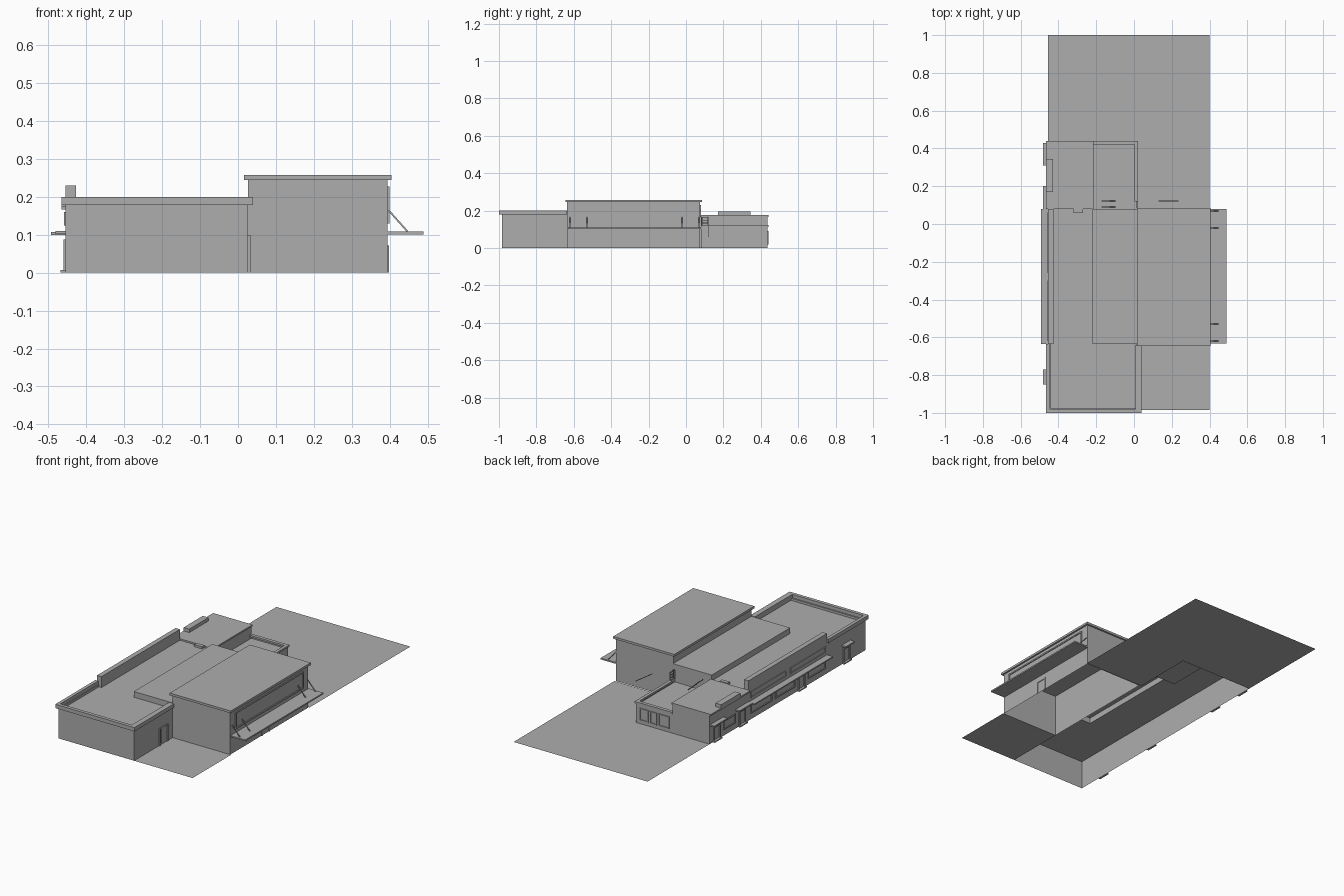
import bpy
from mathutils import Vector

if "Cube" in bpy.data.objects:
    bpy.data.objects.remove(bpy.data.objects["Cube"])

grey = bpy.data.materials.new("plain_grey")
grey.diffuse_color = (0.42, 0.42, 0.42, 1)
grey.use_nodes = True
grey.node_tree.nodes["Principled BSDF"].inputs["Base Color"].default_value = grey.diffuse_color


def make(name, verts, faces):
    me = bpy.data.meshes.new(name)
    me.from_pydata(verts, [], faces)
    me.materials.append(grey)
    ob = bpy.data.objects.new(name, me)
    bpy.context.collection.objects.link(ob)
    return ob


def box(name, x0, x1, y0, y1, z0, z1, bottom=True):
    v = [(x, y, z) for z in (z0, z1) for x, y in ((x0, y0), (x1, y0), (x1, y1), (x0, y1))]
    f = [(4, 5, 6, 7)] + [(i, (i + 1) % 4, (i + 1) % 4 + 4, i + 4) for i in range(4)]
    if bottom:
        f.append((3, 2, 1, 0))
    return make(name, v, f)


def sheet(name, x0, x1, y0, y1, z):
    return make(name, [(x0, y0, z), (x1, y0, z), (x1, y1, z), (x0, y1, z)], [(0, 1, 2, 3)])


def walls(name, path, z0, z1):
    n = len(path)
    v = [(x, y, z) for z in (z0, z1) for x, y in path]
    return make(name, v, [(i, i + 1, i + 1 + n, i + n) for i in range(n - 1)])


def bar(name, a, b, r):
    a, b = Vector(a), Vector(b)
    d = (b - a).normalized()
    s = d.cross(Vector((0, 1, 0)))
    if s.length < 0.01:
        s = Vector((1, 0, 0))
    s = s.normalized() * r
    t = d.cross(s)
    v = [p + q for p in (a, b) for q in (s + t, t - s, -s - t, s - t)]
    return make(name, v, [(i, (i + 1) % 4, (i + 1) % 4 + 4, i + 4) for i in range(4)]
                + [(3, 2, 1, 0), (4, 5, 6, 7)])


def side_frame(name, x, out, y0, y1, z0, z1, t=0.007, sill=False):
    """Raised trim around an opening in a wall facing +x or -x."""
    a, b = sorted((x, x + out))
    box(name + "_jamb", a, b, y0, y0 + t, z0, z1)
    box(name + "_jamb", a, b, y1 - t, y1, z0, z1)
    box(name + "_head", a, b, y0 + t, y1 - t, z1 - t, z1)
    if sill:
        box(name + "_sill", a, b, y0 + t, y1 - t, z0, z0 + t)


L, R, F, B = -0.455, 0.027, -0.985, 0.435   # low wing limits
MY0, MY1 = -0.635, 0.08                     # middle section
ROOF = 0.167

# ground plates
sheet("rear_yard", L, 0.015, B, 1.0, 0)
sheet("side_yard", 0.015, 0.4, MY1, 1.0, 0)
sheet("front_yard", R, 0.4, F, MY0, 0)

# low wing walls and roof
walls("low_wing_walls", [(-0.22, B), (L, B), (L, F), (R, F), (R, MY0)], 0, ROOF)
sheet("left_roof", L, -0.22, F, B, ROOF)
sheet("front_roof", -0.22, R, F, MY0, ROOF)
box("raised_roof", -0.22, R, MY0, MY1, ROOF, 0.2, False)

# front parapet with overhanging cap
box("front_parapet", L, R, F, F + 0.012, ROOF, 0.18)
box("left_parapet", L, L + 0.012, F + 0.012, MY0, ROOF, 0.18)
box("right_parapet", R - 0.015, R, F + 0.012, MY0, ROOF, 0.18)
box("front_parapet_cap", -0.466, 0.039, -1.0, -0.98, 0.178, 0.2)
box("left_parapet_cap", -0.466, -0.447, -0.98, MY0, 0.178, 0.2)
box("right_parapet_cap", 0.008, 0.039, -0.98, MY0 - 0.005, 0.178, 0.2)
box("raised_screen_wall", L, -0.427, MY0, MY1, ROOF, 0.23, False)
box("roof_vent", -0.32, -0.27, 0.058, 0.08, ROOF, 0.18)

# rear roof edge and box
box("rear_roof_cap", -0.466, -0.215, MY1, 0.44, ROOF, 0.176)
box("rear_roof_box", -0.466, -0.43, 0.17, 0.345, 0.176, 0.196)

# rear terrace
walls("terrace_walls", [(0.015, MY1), (0.015, B), (-0.22, B)], 0, 0.12)
sheet("terrace_floor", -0.22, 0.015, MY1, B, 0.098)
walls("terrace_inner_walls", [(-0.22, B), (-0.22, MY1)][::-1], 0.098, ROOF)
walls("terrace_back_wall", [(0.015, MY1), (-0.22, MY1)], 0.098, 0.2)
box("terrace_rear_cap", -0.22, 0.02, 0.42, 0.44, 0.112, 0.122)
box("terrace_side_cap", 0.002, 0.02, 0.12, 0.42, 0.112, 0.122)

# tall hall
box("tall_hall", 0.027, 0.395, -0.635, 0.075, 0, 0.246, False)
box("tall_hall_cap", 0.016, 0.405, -0.645, 0.085, 0.245, 0.258)
side_frame("hall_window", 0.395, 0.005, -0.59, 0.03, 0.13, 0.227, 0.008, True)
side_frame("hall_door", 0.395, 0.004, -0.35, -0.28, 0, 0.072)
box("hall_canopy", 0.395, 0.489, MY0 + 0.003, MY1, 0.101, 0.109)
for y in (-0.62, -0.53, -0.022, 0.068):
    bar("canopy_strut", (0.397, y, 0.165), (0.447, y, 0.109), 0.0022)

# doors on the right of the wings
side_frame("front_entrance", R, 0.006, -0.76, -0.68, 0, 0.1)
box("front_door_leaf", R, R + 0.003, -0.74, -0.70, 0.01, 0.093)
side_frame("terrace_door", 0.015, 0.004, 0.23, 0.268, 0, 0.062)

# rear windows under the terrace
for x0, x1 in ((-0.2, -0.13), (-0.12, -0.075), (-0.065, -0.01)):
    for a, b in ((x0, x0 + 0.005), (x1 - 0.005, x1)):
        box("rear_window_side", a, b, B, B + 0.005, 0.02, 0.09)
    for z in (0.02, 0.085):
        box("rear_window_rail", x0 + 0.005, x1 - 0.005, B, B + 0.005, z, z + 0.005)

# left wall canopy, doors, steps and windows
box("left_canopy", -0.493, L, MY0, MY1, 0.1, 0.107)
for y in (-0.81, -0.4, 0.14, 0.37):
    side_frame("left_door", L, -0.006, y - 0.03, y + 0.03, 0.006, 0.088)
    box("left_door_step", -0.468, L, y - 0.035, y + 0.035, 0, 0.007)
for y0, y1 in ((-0.85, -0.77), (0.08, 0.2), (0.31, 0.43)):
    box("door_canopy", -0.482, L, y0, y1, 0.102, 0.11)
for y0, y1 in ((-0.34, -0.16), (-0.13, 0.06), (-0.62, -0.46), (0.2, 0.31)):
    side_frame("left_window", L, -0.005, y0, y1, 0.035, 0.088, 0.006, True)
for y0, y1 in ((-0.62, -0.3), (-0.26, 0.06)):
    side_frame("clerestory_window", L, -0.004, y0, y1, 0.125, 0.16, 0.005, True)

# ladder beside the terrace and roof handrails
for y in (0.084, 0.116):
    bar("ladder_rail", (0.02, y, 0), (0.02, y, 0.168), 0.002)
for i in range(11):
    box("ladder_rung", 0.018, 0.022, 0.084, 0.116, 0.012 + i * 0.015, 0.016 + i * 0.015)
bar("side_handrail", (0.13, 0.122, 0.13), (0.235, 0.122, 0.06), 0.002)
for y in (0.09, 0.122):
    bar("terrace_handrail", (-0.17, y, 0.165), (-0.1, y, 0.1), 0.002)
